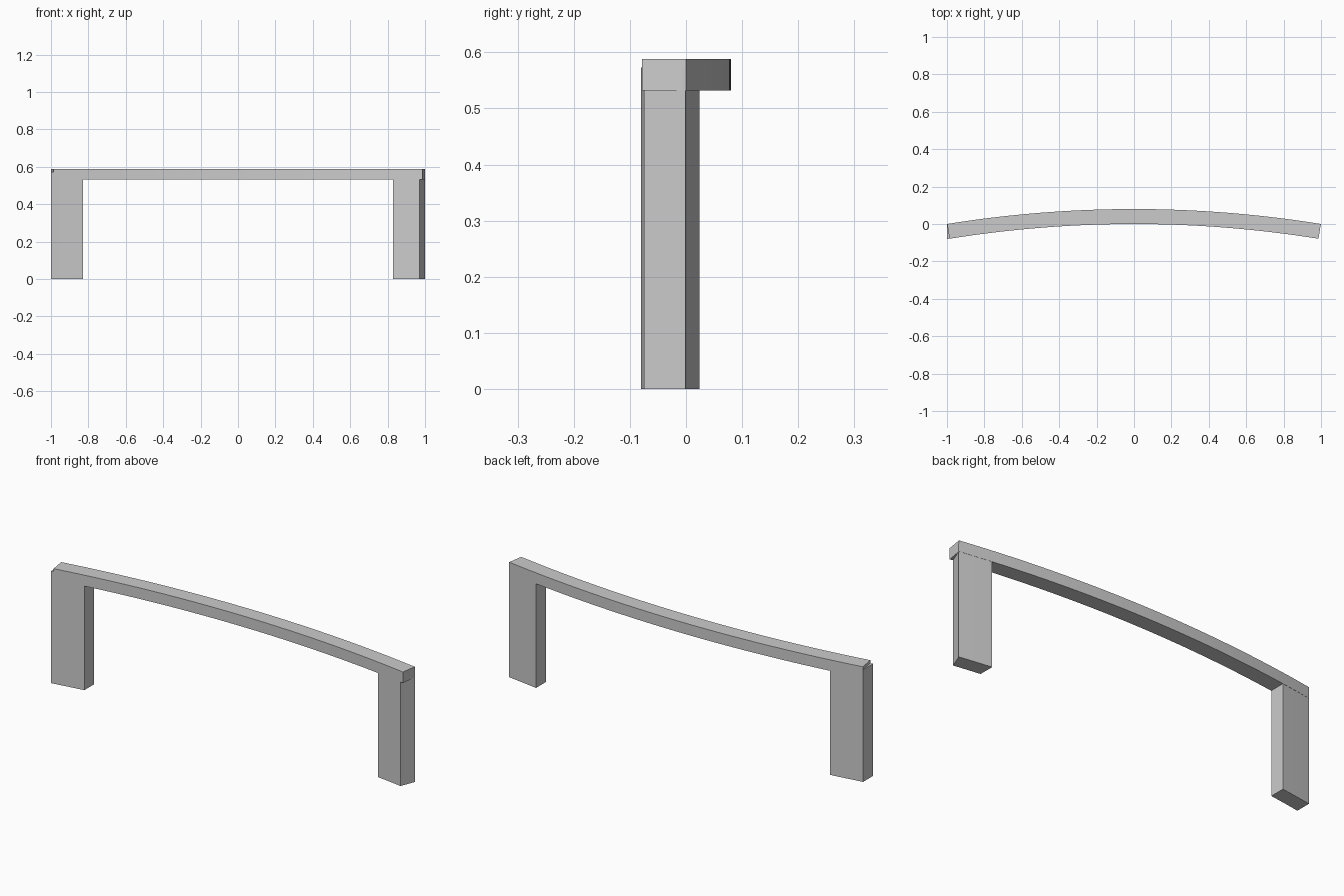
import bpy, bmesh, math

if "Cube" in bpy.data.objects:
    bpy.data.objects.remove(bpy.data.objects["Cube"])

R_BACK, R_FRONT = 6.29, 6.21      # concentric arcs of the curved span
CY = 0.08 - R_BACK                # shared arc centre on y
INSET = 0.001                     # legs sit just inside the beam faces


def arc(radius, x0, x1, n):
    """Points along a plan-view arc from x0 to x1."""
    a0, a1 = math.asin(x0 / radius), math.asin(x1 / radius)
    angles = [a0 + (a1 - a0) * i / n for i in range(n + 1)]
    return [(radius * math.sin(a), CY + radius * math.cos(a)) for a in angles]


def prism(name, outline, z0, z1):
    """Extrude a plan outline, made of equal front and back rows."""
    front, back = outline
    n = len(front)
    bm = bmesh.new()
    rows = [[bm.verts.new((x, y, z)) for x, y in pts]
            for pts, z in ((front, z0), (back, z0), (back, z1), (front, z1))]
    for r in range(4):
        a, b = rows[r], rows[(r + 1) % 4]
        for i in range(n - 1):
            bm.faces.new((a[i], a[i + 1], b[i + 1], b[i]))
    for i in (0, n - 1):
        bm.faces.new([row[i] for row in rows])
    bmesh.ops.recalc_face_normals(bm, faces=bm.faces)
    mesh = bpy.data.meshes.new(name)
    bm.to_mesh(mesh)
    bm.free()
    obj = bpy.data.objects.new(name, mesh)
    bpy.context.collection.objects.link(obj)
    bpy.ops.object.select_all(action='DESELECT')
    obj.select_set(True)
    bpy.context.view_layer.objects.active = obj
    bpy.ops.object.shade_smooth_by_angle(angle=math.radians(30))
    return obj


# Curved top beam with radial ends
end = R_FRONT / R_BACK * 0.999
prism("top_beam", (arc(R_FRONT, -end, end, 32),
                   arc(R_BACK, -0.999, 0.999, 32)), 0.532, 0.588)

# Slab legs following the curve: square left end, slanted right end
rf, rb = R_FRONT + INSET, R_BACK - INSET
prism("left_leg", (arc(rf, -1.0, -0.83, 6),
                   arc(rb, -1.0, -0.83, 6)), 0, 0.573)
prism("right_leg", (arc(rf, 0.83, 0.97, 6),
                    arc(rb, 0.83, 1.0, 6)), 0, 0.573)
